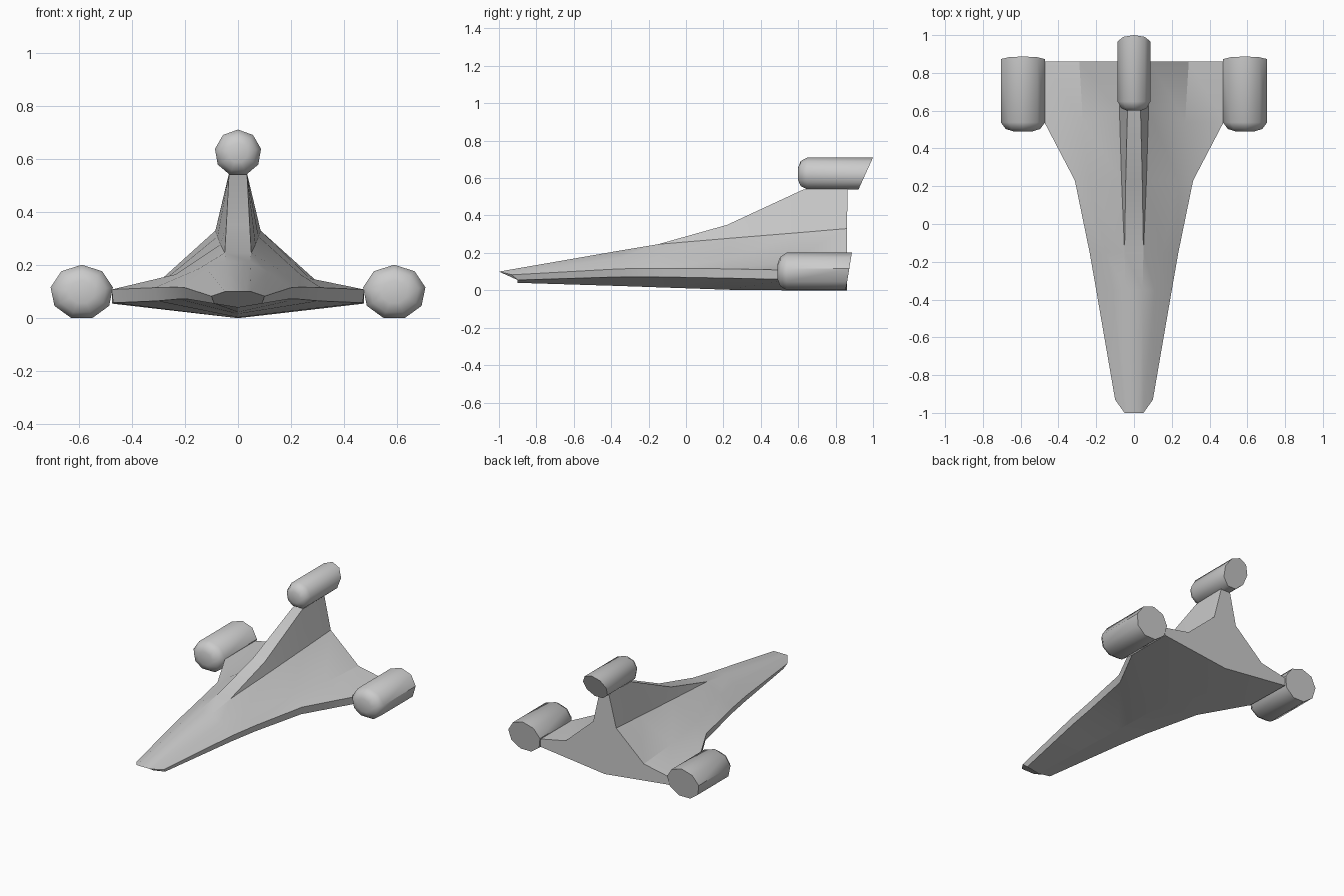
import bpy, bmesh
from math import sin, cos, pi, radians

if "Cube" in bpy.data.objects:
    bpy.data.objects.remove(bpy.data.objects["Cube"])


def finish(bm, name, angle):
    bmesh.ops.remove_doubles(bm, verts=bm.verts[:], dist=0.0005)
    bmesh.ops.recalc_face_normals(bm, faces=bm.faces[:])
    mesh = bpy.data.meshes.new(name)
    bm.to_mesh(mesh)
    bm.free()
    ob = bpy.data.objects.new(name, mesh)
    bpy.context.collection.objects.link(ob)
    bpy.ops.object.select_all(action='DESELECT')
    ob.select_set(True)
    bpy.context.view_layer.objects.active = ob
    bpy.ops.object.shade_smooth_by_angle(angle=radians(angle))
    return ob


def loft(rings, name, angle=30):
    """Skin closed rings of equal length and cap both ends."""
    bm = bmesh.new()
    loops = [[bm.verts.new(p) for p in ring] for ring in rings]
    n = len(loops[0])
    for a, b in zip(loops, loops[1:]):
        for i in range(n):
            j = (i + 1) % n
            bm.faces.new((a[i], a[j], b[j], b[i]))
    bm.faces.new(loops[0])
    bm.faces.new(loops[-1])
    return finish(bm, name, angle)


def engine(name, cx, cz, rx, rz, y_front, y_top, y_bottom, sides=9):
    """Nine-sided pod: rounded nose, slanted flat tail."""
    def ring(scale, y_at):
        pts = []
        for i in range(sides):
            a = pi / 2 + 2 * pi * i / sides
            pts.append((cx + rx * scale * cos(a), y_at(sin(a)), cz + rz * scale * sin(a)))
        return pts

    mid, half = (y_top + y_bottom) / 2, (y_top - y_bottom) / 2
    rings = [ring(s, lambda v, d=d: y_front + d)
             for s, d in ((0.42, 0), (0.78, 0.013), (1, 0.048))]
    rings.append(ring(1, lambda v: mid + half * v))
    return loft(rings, name, 45)


# Hull and tail fin: half sections of keel, lower edge, upper edge, shoulder, fin base, fin top
sections = [
    [(0, -.90, .04), (.09, -.90, .055), (.10, -.93, .083), (.05, -1, .10), (.03, -1, .10), (.03, -1, .10)],
    [(0, -.35, .023), (.19, -.35, .072), (.20, -.35, .115), (.11, -.35, .175), (.045, -.35, .213), (.045, -.35, .213)],
    [(0, -.15, .016), (.225, -.15, .072), (.235, -.15, .117), (.15, -.15, .185), (.05, -.15, .246), (.05, -.15, .246)],
    [(0, .23, .003), (.305, .23, .065), (.313, .23, .115), (.235, .23, .165), (.066, .23, .278), (.044, .22, .35)],
    [(0, .54, 0), (.47, .54, .058), (.475, .54, .108), (.27, .54, .15), (.077, .60, .308), (.034, .63, .54)],
    [(0, .86, 0), (.475, .86, .055), (.475, .86, .108), (.29, .86, .145), (.085, .86, .33), (.034, .865, .545)],
]
rings = [half + [(-x, y, z) for x, y, z in reversed(half[1:])] for half in sections]
loft(rings, "hull_with_tail_fin", 25)

# Engines: one on the fin, one at each wing tip
engine("tail_engine", 0, .622, .088, .088, .6, 1.0, .92)
for side, label in ((-1, "left"), (1, "right")):
    engine(label + "_wing_engine", side * .588, .098, .119, .103, .49, .887, .853)
